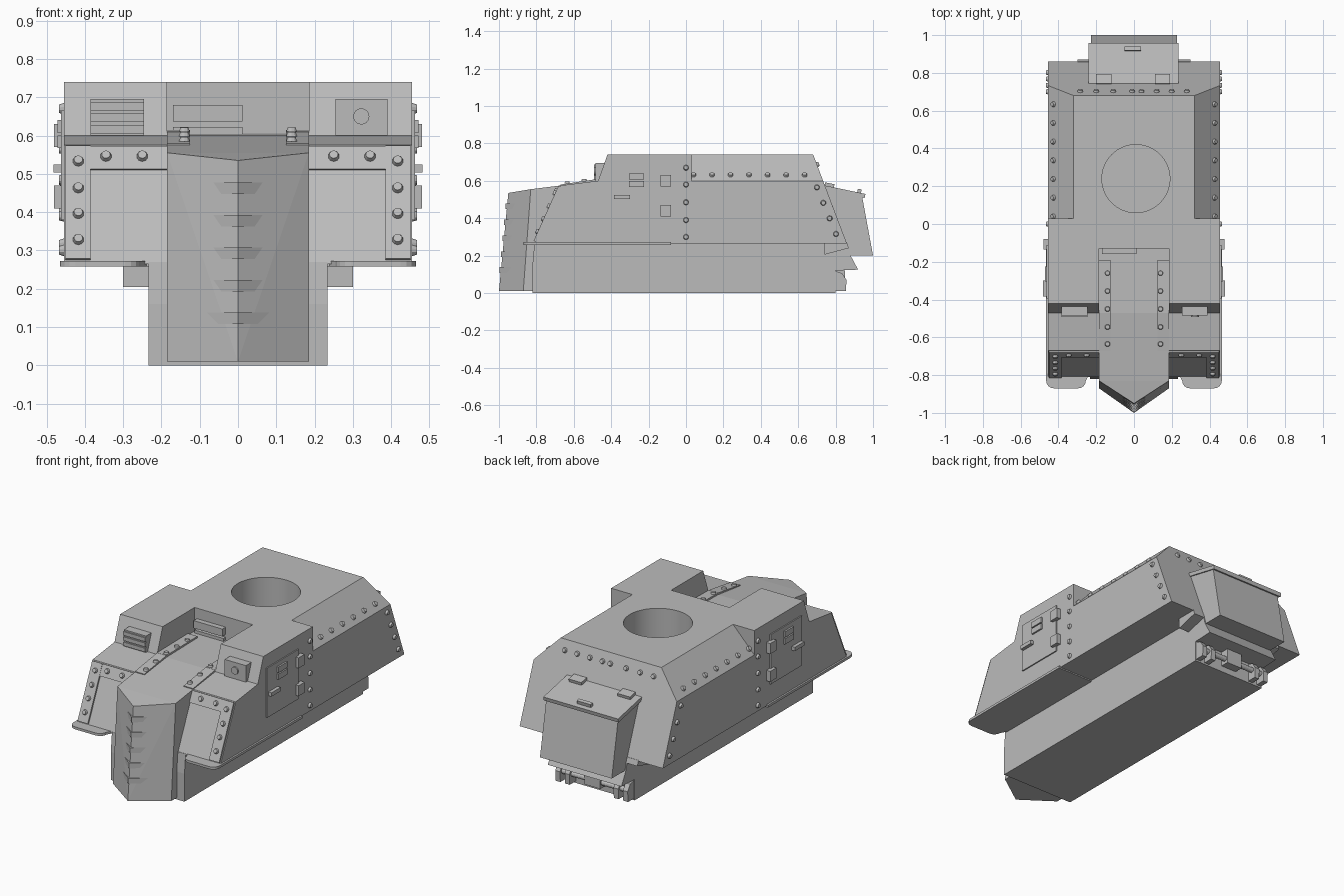
import bpy, bmesh, math
from mathutils import Vector, Matrix

if "Cube" in bpy.data.objects:
    bpy.data.objects.remove(bpy.data.objects["Cube"], do_unlink=True)

grey = bpy.data.materials.new("primer_grey")
grey.use_nodes = True
grey.diffuse_color = (0.5, 0.5, 0.5, 1)
grey.node_tree.nodes["Principled BSDF"].inputs["Base Color"].default_value = (0.5, 0.5, 0.5, 1)


def finish(name, bm, mirror=False):
    bmesh.ops.recalc_face_normals(bm, faces=bm.faces)
    mesh = bpy.data.meshes.new(name)
    bm.to_mesh(mesh)
    bm.free()
    mesh.materials.append(grey)
    ob = bpy.data.objects.new(name, mesh)
    bpy.context.collection.objects.link(ob)
    if mirror:
        ob.modifiers.new("Mirror", 'MIRROR')
    return ob


def prism(name, pts, a, b, axis='x', mirror=False):
    """Extrude a (y, z) profile along x, or an (x, y) outline along z."""
    bm = bmesh.new()
    place = (lambda p, t: (t, p[0], p[1])) if axis == 'x' else (lambda p, t: (p[0], p[1], t))
    lo = [bm.verts.new(place(p, a)) for p in pts]
    hi = [bm.verts.new(place(p, b)) for p in pts]
    bm.faces.new(lo)
    bm.faces.new(hi[::-1])
    for i in range(len(pts)):
        j = (i + 1) % len(pts)
        bm.faces.new((lo[i], hi[i], hi[j], lo[j]))
    return finish(name, bm, mirror)


def box(name, x, y, z, mirror=False):
    return prism(name, [(y[0], z[0]), (y[1], z[0]), (y[1], z[1]), (y[0], z[1])], x[0], x[1], 'x', mirror)


def slab(name, p, q, x, thick, mirror=False):
    """A plate lying on the (y, z) line p to q."""
    p, q = Vector(p), Vector(q)
    d = (q - p).normalized()
    n = Vector((-d.y, d.x)) * thick
    return prism(name, [p, q, q + n, p + n], x[0], x[1], 'x', mirror)


def solid(name, pts, both=True):
    """Convex solid whose points are mirrored across x."""
    bm = bmesh.new()
    for x, y, z in pts:
        for s in ((1, -1) if x else (1,)):
            bm.verts.new((s * x, y, z))
    bmesh.ops.convex_hull(bm, input=bm.verts)
    bmesh.ops.dissolve_limit(bm, angle_limit=0.01, verts=bm.verts, edges=bm.edges)
    return finish(name, bm)


def bolts(name, places, normal, mirror=True, r=0.015, h=0.012):
    bm = bmesh.new()
    n = Vector(normal).normalized()
    turn = n.to_track_quat('Z', 'Y').to_matrix().to_4x4()
    for p in places:
        bmesh.ops.create_cone(bm, cap_ends=True, segments=10, radius1=r, radius2=r * 0.75, depth=h,
                              matrix=Matrix.Translation(Vector(p) + n * h / 2) @ turn)
    return finish(name, bm, mirror)


def rod(name, centre, normal, r, length, segments=24, mirror=False):
    return_start = Vector(centre) - Vector(normal).normalized() * length / 2
    ob = bolts(name, [], normal, mirror)
    bm = bmesh.new()
    turn = Vector(normal).to_track_quat('Z', 'Y').to_matrix().to_4x4()
    bmesh.ops.create_cone(bm, cap_ends=True, segments=segments, radius1=r, radius2=r, depth=length,
                          matrix=Matrix.Translation(centre) @ turn)
    bm.to_mesh(ob.data)
    bm.free()
    return ob


def smooth(ob):
    bpy.ops.object.select_all(action='DESELECT')
    ob.select_set(True)
    bpy.context.view_layer.objects.active = ob
    bpy.ops.object.shade_smooth_by_angle(angle=math.radians(30))


W, C = 0.455, 0.185   # half widths of the body and the central channel

# Lower hull with overhanging tail
prism("lower_hull", [(-0.82, 0), (-0.82, 0.16), (-0.81, 0.27), (0.86, 0.27), (0.88, 0.2),
                     (0.92, 0.125), (0.8, 0.12), (0.8, 0)], -0.234, 0.234)
prism("tail_wedge", [(0.74, 0.205), (0.87, 0.24), (0.86, 0.27), (0.74, 0.27)], -0.3, 0.3)

# Front superstructure: two side cabs around a lower channel
prism("side_cab", [(-0.81, 0.265), (-0.67, 0.575), (-0.47, 0.6), (-0.42, 0.74), (0.03, 0.74),
                   (0.03, 0.265)], C, W, 'x', True)
prism("centre_body", [(-0.8, 0.265), (-0.8, 0.55), (-0.47, 0.6), (-0.13, 0.605), (-0.13, 0.74),
                      (0.03, 0.74), (0.03, 0.265)], -C, C)

# Rear superstructure with chamfered flanks and the turret well
rear = solid("rear_body", [(W, 0.03, 0.265), (W, 0.03, 0.6), (0.32, 0.03, 0.74),
                           (W, 0.86, 0.265), (W, 0.733, 0.6), (0.32, 0.68, 0.74)])
cutter = rod("turret_cutter", (0.01, 0.24, 0.65), (0, 0, 1), 0.18, 0.6, 64)
cutter.hide_render = True
cut = rear.modifiers.new("Turret well", 'BOOLEAN')
cut.operation, cut.object, cut.solver = 'DIFFERENCE', cutter, 'EXACT'
bpy.context.view_layer.objects.active = rear
bpy.ops.object.modifier_apply(modifier=cut.name)
bpy.data.objects.remove(cutter, do_unlink=True)
smooth(rear)

# Wedge nose with chevron slats
solid("nose", [(C, -0.87, 0.01), (0, -1.0, 0.01), (C, -0.6, 0.01), (C, -0.6, 0.5),
               (C, -0.83, 0.555), (0, -0.95, 0.535), (C, -0.47, 0.6)])
for i in range(5):
    z = 0.108 + 0.085 * i
    tip = -0.997 + 0.095 * z
    end = tip + 0.095
    prism("nose_slat", [(-0.135, end), (0, tip - 0.01), (0.135, end), (0.135, end + 0.03),
                        (0, tip + 0.03), (-0.135, end + 0.03)], z, z + 0.03, 'z')

# Mudguards with rounded front corners, and running boards
guard = [(0.234, -0.79), (0.255, -0.83)]
for cx, a0 in ((0.295, 180), (0.425, 270)):
    for k in range(5):
        a = math.radians(a0 + k * 22.5)
        guard.append((cx + 0.04 * math.cos(a), -0.83 + 0.04 * math.sin(a)))
guard.append((0.465, -0.79))
prism("mudguard", guard, 0.258, 0.272, 'z', True)
box("running_board", (0.234, 0.465), (-0.8, -0.08), (0.258, 0.272), True)

# Front armour strips and their bolts
def on_glacis(z):
    return (-0.81 + 0.452 * (z - 0.265), z)


slab("glacis_side_strip", on_glacis(0.275), on_glacis(0.57), (0.385, 0.45), 0.01, True)
slab("glacis_top_strip", on_glacis(0.51), on_glacis(0.57), (C, 0.385), 0.008, True)
places = [(0.417, z) for z in (0.325, 0.393, 0.46, 0.53)] + [(0.25, 0.543), (0.345, 0.543)]
bolts("glacis_bolts", [(x, on_glacis(z)[0] - 0.009, z + 0.003) for x, z in places], (0, -0.91, 0.41))

# Channel strips and bolts
slab("channel_strip", (-0.67, 0.57), (-0.47, 0.6), (0.125, C), 0.01, True)
slab("channel_strip_rear", (-0.47, 0.6), (-0.19, 0.604), (0.125, C), 0.01, True)
bolts("channel_bolts", [(0.14, y, 0.609 - max(0, -0.47 - y) * 0.15)
                        for y in (-0.635, -0.545, -0.45, -0.355, -0.26)], (0, 0, 1))

# Cab visors and channel vision slits
prism("right_visor", [(-0.485, 0.6), (-0.485, 0.695), (-0.42, 0.695), (-0.42, 0.6)], -0.385, -0.245)
for z in (0.605, 0.635, 0.665):
    box("right_visor_slat", (-0.385, -0.245), (-0.492, -0.48), (z, z + 0.022))
box("left_visor", (0.255, 0.39), (-0.485, -0.42), (0.6, 0.695))
rod("gun_port", (0.322, -0.487, 0.65), (0, -1, 0), 0.021, 0.012)
box("channel_visor_upper", (-0.17, 0.012), (-0.16, -0.12), (0.637, 0.68))
box("channel_visor_lower", (-0.17, 0.012), (-0.15, -0.12), (0.595, 0.622))

# Side doors
box("door", (W - 0.01, W + 0.007), (-0.395, -0.11), (0.38, 0.665), True)
for z in (0.41, 0.57):
    box("door_hinge", (W, 0.48), (-0.135, -0.08), (z, z + 0.06), True)
for z in (0.567, 0.607):
    box("door_slit_cover", (W, 0.472), (-0.305, -0.225), (z, z + 0.033), True)
box("door_handle", (W, 0.482), (-0.385, -0.3), (0.503, 0.525), True)

# Side and rear bolts
bolts("seam_bolts", [(W, 0, z) for z in (0.3, 0.39, 0.485, 0.58, 0.67)], (1, 0, 0))
bolts("flank_bolts", [(0.426, 0.04 + 0.099 * i, 0.63) for i in range(7)], (0.72, 0, 0.69))
bolts("corner_bolts", [(W, 0.7 + 0.034 * i, 0.565 - 0.083 * i) for i in range(4)], (1, 0, 0))
bolts("rear_bolts", [(x, 0.7, 0.687) for x in (-0.285, -0.2, -0.11, -0.01, 0.04, 0.12, 0.2, 0.28)],
      (0, 0.935, 0.355), False)

# Rear stowage bin
prism("bin", [(0.74, 0.2), (1.0, 0.2), (0.94, 0.525), (0.74, 0.56)], -0.228, 0.228)
slab("bin_lid", (0.74, 0.553), (0.955, 0.508), (-0.24, 0.235), 0.022)
for x in (-0.2, 0.11):
    slab("bin_hinge", (0.74, 0.572), (0.79, 0.562), (x, x + 0.08), 0.02)
slab("bin_handle", (0.915, 0.538), (0.935, 0.534), (-0.05, 0.037), 0.02)

# Tow gear under the tail
for x in (0.14, 0.2):
    prism("tow_bracket", [(0.79, 0.01), (0.855, 0.01), (0.858, 0.07), (0.835, 0.105), (0.79, 0.12)],
          x, x + 0.03, 'x', True)
rod("tow_bar", (0, 0.83, 0.065), (1, 0, 0), 0.015, 0.42, 12)
box("tow_block", (-0.05, 0.05), (0.79, 0.85), (0.035, 0.12))
